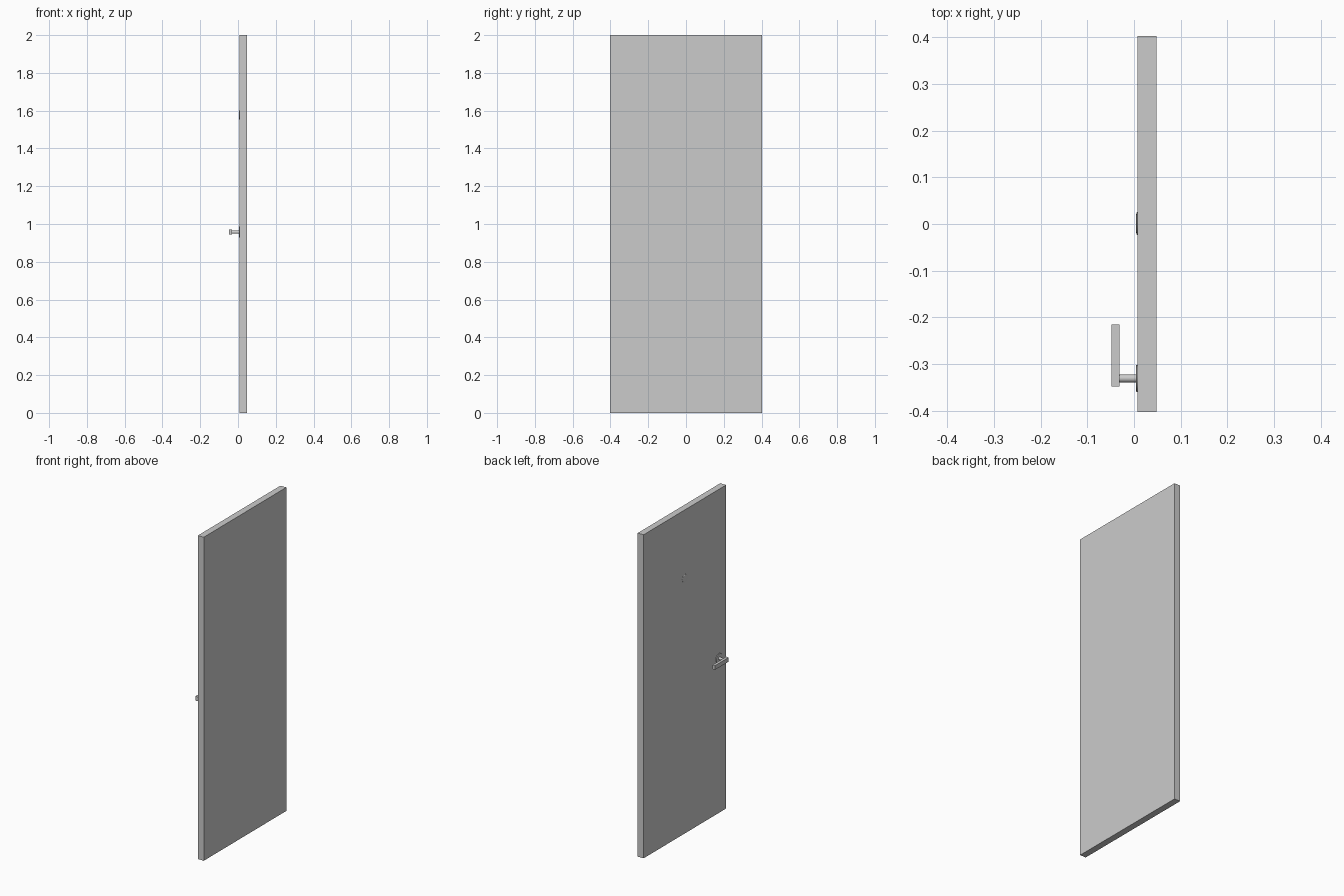
import bpy, bmesh, math
from mathutils import Matrix

if "Cube" in bpy.data.objects:
    bpy.data.objects.remove(bpy.data.objects["Cube"])

FACE = 0.008             # x of the door face that carries the fittings
HANDLE = (-0.331, 0.957)  # y, z of the handle axis


def finish(name, bm):
    bmesh.ops.recalc_face_normals(bm, faces=bm.faces)
    me = bpy.data.meshes.new(name)
    bm.to_mesh(me)
    bm.free()
    ob = bpy.data.objects.new(name, me)
    bpy.context.collection.objects.link(ob)
    return ob


def box(name, lo, hi):
    bm = bmesh.new()
    size = [b - a for a, b in zip(lo, hi)]
    mid = [(a + b) / 2 for a, b in zip(lo, hi)]
    bmesh.ops.create_cube(bm, size=1, matrix=Matrix.Translation(mid) @ Matrix.Diagonal((*size, 1)))
    return finish(name, bm)


def turned(name, profile, y, z, sides):
    """Closed solid turned around an x axis from (x, radius) points."""
    bm = bmesh.new()
    rings = []
    for x, r in profile:
        rings.append([bm.verts.new((x, y + r * math.cos(2 * math.pi * i / sides),
                                    z + r * math.sin(2 * math.pi * i / sides)))
                      for i in range(sides)])
    for a, b in zip(rings, rings[1:]):
        for i in range(sides):
            j = (i + 1) % sides
            bm.faces.new((a[i], a[j], b[j], b[i]))
    bm.faces.new(rings[0])
    bm.faces.new(rings[-1])
    ob = finish(name, bm)
    bpy.ops.object.select_all(action='DESELECT')
    ob.select_set(True)
    bpy.context.view_layer.objects.active = ob
    bpy.ops.object.shade_smooth_by_angle(angle=math.radians(35))
    return ob


# Door slab
box("door_panel", (FACE, -0.403, 0), (0.048, 0.403, 2))

# Lever handle: round backplate, stem and rectangular grip
turned("handle_rosette", [(FACE, 0.029), (0.0052, 0.029), (0.0042, 0.028)], *HANDLE, 48)
turned("handle_stem", [(0.0042, 0.0085), (-0.031, 0.0085)], *HANDLE, 32)
box("handle_grip", (-0.048, -0.348, HANDLE[1] - 0.013), (-0.031, -0.215, HANDLE[1] + 0.013))

# Viewer disc at eye height with a softened rim
turned("door_viewer", [(FACE, 0.0245), (0.0066, 0.0242), (0.0054, 0.0225), (0.0048, 0.02)],
       0.001, 1.577, 24)
